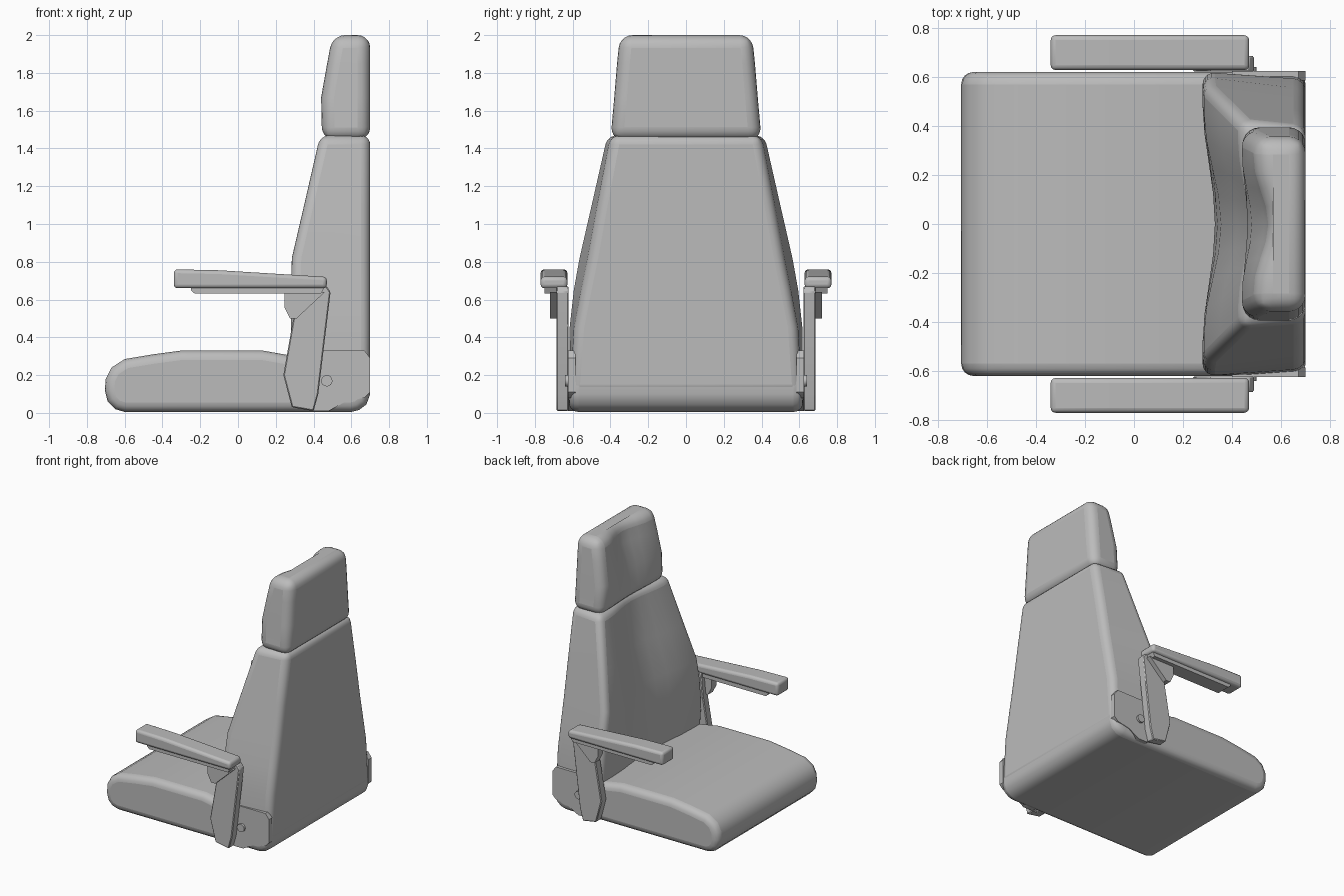
import bpy, bmesh, math

if "Cube" in bpy.data.objects:
    bpy.data.objects.remove(bpy.data.objects["Cube"])

grey = bpy.data.materials.new("grey")
grey.use_nodes = True
colour = (0.5, 0.5, 0.5, 1)
grey.diffuse_color = colour
grey.node_tree.nodes["Principled BSDF"].inputs["Base Color"].default_value = colour


def finish(name, bm, bevel, segments=4, limit=35):
    """Turn a bmesh into a bevelled, smooth-shaded object."""
    bmesh.ops.recalc_face_normals(bm, faces=bm.faces)
    mesh = bpy.data.meshes.new(name)
    bm.to_mesh(mesh)
    bm.free()
    mesh.materials.append(grey)
    ob = bpy.data.objects.new(name, mesh)
    bpy.context.collection.objects.link(ob)
    if bevel:
        mod = ob.modifiers.new("round", "BEVEL")
        mod.width = bevel
        mod.segments = segments
        mod.limit_method = "ANGLE"
        mod.angle_limit = math.radians(limit)
    bpy.ops.object.select_all(action="DESELECT")
    ob.select_set(True)
    bpy.context.view_layer.objects.active = ob
    bpy.ops.object.shade_smooth_by_angle(angle=math.radians(35))
    return ob


def extrude_profile(name, points, y0, y1, bevel=0.0, segments=3):
    """Extrude a side profile (x, z) from y0 to y1."""
    bm = bmesh.new()
    rings = [[bm.verts.new((x, y, z)) for x, z in points] for y in (y0, y1)]
    bridge(bm, rings)
    return finish(name, bm, bevel, segments)


def bridge(bm, rings):
    n = len(rings[0])
    for a, b in zip(rings, rings[1:]):
        for i in range(n):
            j = (i + 1) % n
            bm.faces.new((a[i], a[j], b[j], b[i]))
    bm.faces.new(rings[0])
    bm.faces.new(rings[-1])


def loft_cushion(name, sections, bevel, hollow):
    """Sections: height, front x, front half width, back half width, hollow depth."""
    bm = bmesh.new()
    rings = []
    steps = 10
    for z, front, wide, narrow, depth in sections:
        pts = [(0.7, narrow), (0.7, -narrow)]
        for i in range(steps + 1):
            t = -1 + 2 * i / steps
            dip = depth * (0.5 + 0.5 * math.cos(math.pi * min(1, abs(t) / hollow)))
            pts.append((front + dip, wide * t))
        rings.append([bm.verts.new((x, y, z)) for x, y in pts])
    bridge(bm, rings)
    return finish(name, bm, bevel, 5, 40)


# Seat cushion
seat = [(-0.6, 0.005), (-0.65, 0.02), (-0.69, 0.06), (-0.705, 0.12), (-0.7, 0.18),
        (-0.67, 0.24), (-0.6, 0.285), (-0.45, 0.31), (-0.3, 0.33), (0.13, 0.33),
        (0.3, 0.3), (0.69, 0.26), (0.7, 0.1), (0.68, 0.045), (0.64, 0.015), (0.6, 0.005)]
extrude_profile("seat_cushion", seat, -0.62, 0.62, 0.05, 4)

# Backrest with side bolsters and a hollow front
loft_cushion("backrest", [
    (0.1, 0.3, 0.615, 0.615, 0.03),
    (0.45, 0.28, 0.62, 0.59, 0.05),
    (0.65, 0.28, 0.6, 0.55, 0.06),
    (0.82, 0.285, 0.57, 0.515, 0.07),
    (1.1, 0.35, 0.505, 0.465, 0.07),
    (1.47, 0.435, 0.42, 0.395, 0.04)], 0.05, 0.8)

# Headrest
loft_cushion("headrest", [
    (1.445, 0.445, 0.4, 0.4, 0.01),
    (1.67, 0.44, 0.38, 0.38, 0.04),
    (1.85, 0.472, 0.365, 0.365, 0.06),
    (2.0, 0.5, 0.35, 0.35, 0.06)], 0.07, 0.75)

# Armrest assemblies, one per side
pad = [(-0.34, 0.66), (0.47, 0.66), (0.47, 0.72), (-0.1, 0.755), (-0.34, 0.76)]
rail = [(-0.25, 0.65), (-0.23, 0.632), (0.44, 0.632), (0.46, 0.67), (-0.25, 0.67)]
gusset = [(0.245, 0.64), (0.245, 0.56), (0.275, 0.5), (0.31, 0.5), (0.46, 0.64)]
upright = [(0.24, 0.2), (0.285, 0.03), (0.4, 0.01), (0.425, 0.1), (0.49, 0.64),
           (0.47, 0.67), (0.31, 0.67), (0.293, 0.5)]
hinge = [(0.4, 0.33), (0.67, 0.33), (0.7, 0.29), (0.7, 0.11), (0.67, 0.08),
         (0.57, 0.06), (0.48, 0.01), (0.4, 0.01)]
bolt = [(0.47 + 0.03 * math.cos(a * math.pi / 8), 0.17 + 0.03 * math.sin(a * math.pi / 8))
        for a in range(16)]
for side, s in (("left", 1), ("right", -1)):
    extrude_profile(side + "_armrest_pad", pad, s * 0.628, s * 0.77, 0.02)
    extrude_profile(side + "_armrest_rail", rail, s * 0.64, s * 0.75)
    extrude_profile(side + "_armrest_gusset", gusset, s * 0.66, s * 0.72)
    extrude_profile(side + "_armrest_upright", upright, s * 0.622, s * 0.685, 0.006, 1)
    extrude_profile(side + "_hinge_plate", hinge, s * 0.585, s * 0.624)
    extrude_profile(side + "_hinge_bolt", bolt, s * 0.61, s * 0.64)
